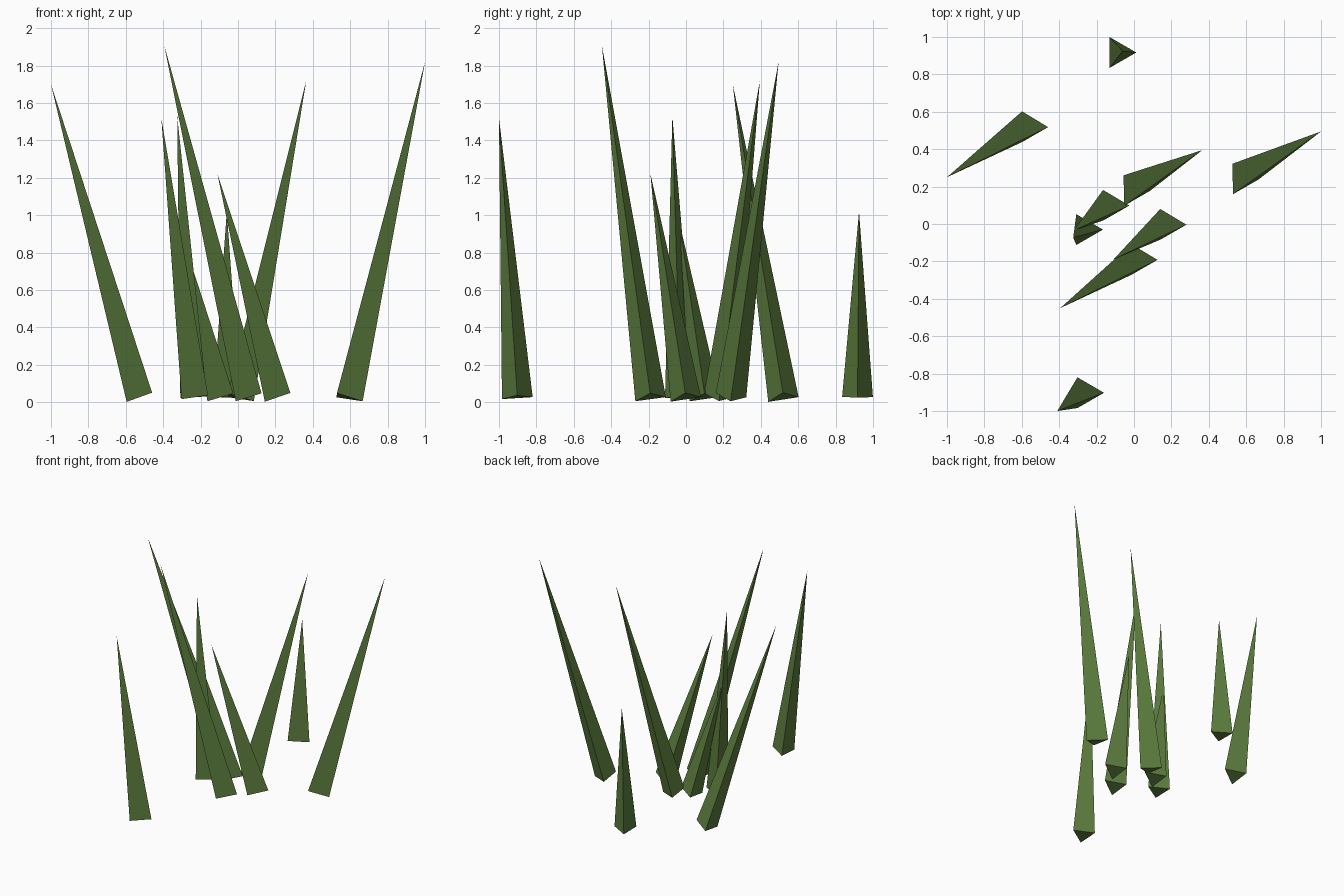
import bpy
import bmesh
from math import cos, sin, tau
from mathutils import Vector

cube = bpy.data.objects.get("Cube")
if cube:
    bpy.data.objects.remove(cube, do_unlink=True)

# One flat green for every blade
green = bpy.data.materials.new("grass_green")
green.use_nodes = True
colour = (0.105, 0.2, 0.047, 1)
green.diffuse_color = colour
green.node_tree.nodes["Principled BSDF"].inputs["Base Color"].default_value = colour

RADIUS = 0.095
BASE_Z = 0.027


def blade(name, base_xy, tip):
    """Three-sided spike whose base is square to its leaning axis."""
    base = Vector((*base_xy, BASE_Z))
    tip = Vector(tip)
    lean = Vector((0, 0, 1)).rotation_difference(tip - base)
    bm = bmesh.new()
    ring = []
    for i in range(3):
        a = tau * i / 3
        corner = Vector((RADIUS * cos(a), RADIUS * sin(a), 0))
        ring.append(bm.verts.new(base + lean @ corner))
    top = bm.verts.new(tip)
    for i in range(3):
        bm.faces.new((ring[i], ring[(i + 1) % 3], top))
    bm.faces.new(reversed(ring))
    mesh = bpy.data.meshes.new(name)
    bm.to_mesh(mesh)
    bm.free()
    mesh.materials.append(green)
    obj = bpy.data.objects.new(name, mesh)
    bpy.context.collection.objects.link(obj)


# Base centre and tip of each blade
BLADES = {
    "blade_far_right": ((-0.551, 0.52), (-1.0, 0.25, 1.70)),
    "blade_far_left": ((0.574, 0.24), (1.0, 0.495, 1.82)),
    "blade_inner_left": ((-0.008, 0.178), (0.365, 0.395, 1.72)),
    "blade_tallest": ((0.033, -0.19), (-0.395, -0.45, 1.91)),
    "blade_inner_front": ((0.188, -0.002), (-0.11, -0.19, 1.22)),
    "blade_front": ((-0.255, -0.902), (-0.41, -1.0, 1.52)),
    "blade_back": ((-0.083, 0.917), (-0.06, 0.925, 1.02)),
    "blade_upright": ((-0.261, -0.03), (-0.325, -0.073, 1.53)),
    "blade_short": ((-0.118, 0.1), (-0.322, -0.035, 0.96)),
}
for name, (base_xy, tip) in BLADES.items():
    blade(name, base_xy, tip)
